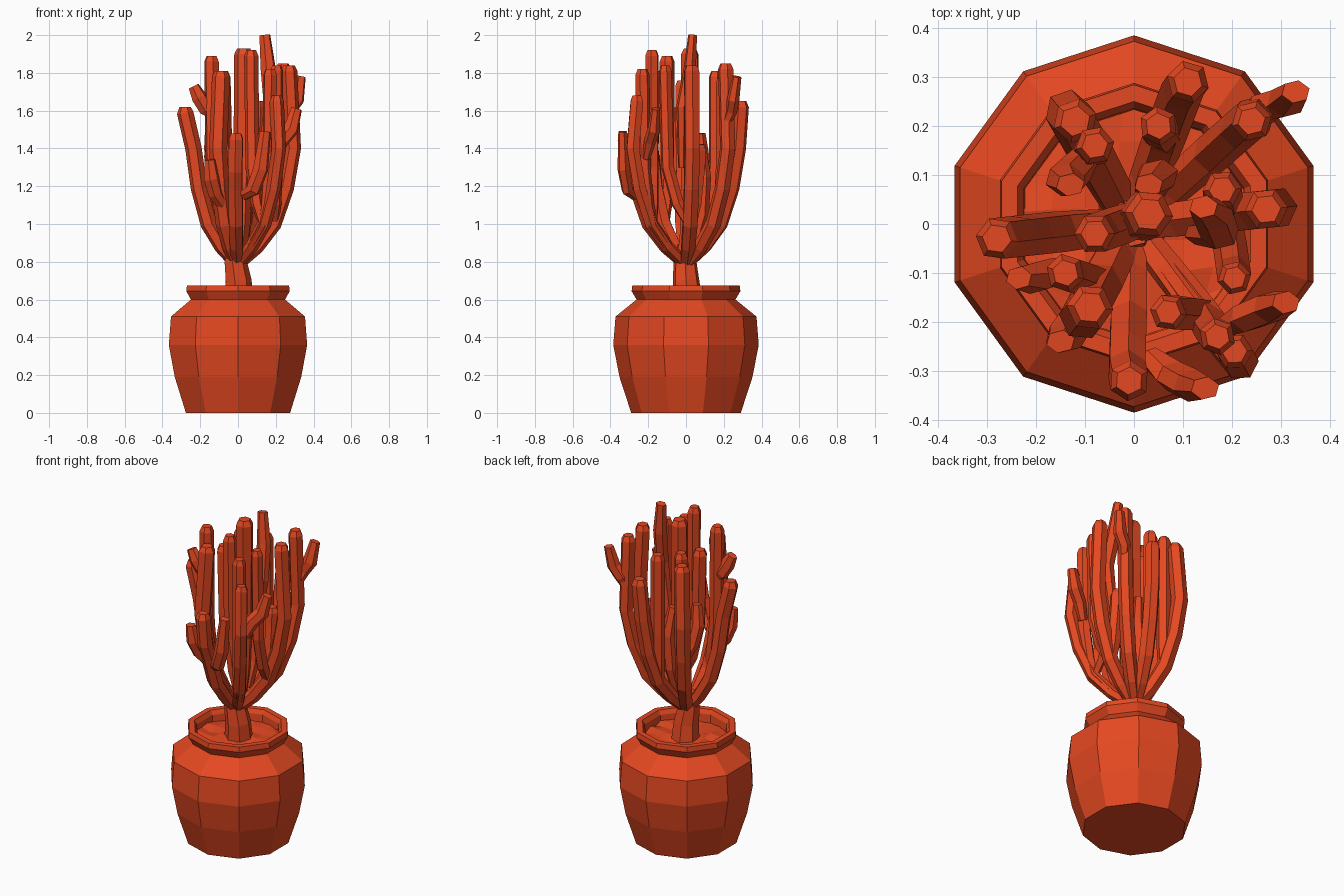
import bpy, bmesh, math, random
from mathutils import Vector

random.seed(4)
cube = bpy.data.objects.get("Cube")
if cube:
    bpy.data.objects.remove(cube, do_unlink=True)

terracotta = bpy.data.materials.new("terracotta_orange")
terracotta.use_nodes = True
colour = (0.78, 0.065, 0.015, 1)
terracotta.diffuse_color = colour
terracotta.node_tree.nodes["Principled BSDF"].inputs["Base Color"].default_value = colour


def finish(name, bm):
    bmesh.ops.recalc_face_normals(bm, faces=bm.faces)
    mesh = bpy.data.meshes.new(name)
    bm.to_mesh(mesh)
    bm.free()
    mesh.materials.append(terracotta)
    obj = bpy.data.objects.new(name, mesh)
    bpy.context.collection.objects.link(obj)
    return obj


def skin(bm, rings):
    """Join rings of points with quads and close both ends."""
    loops = [[bm.verts.new(p) for p in ring] for ring in rings]
    n = len(loops[0])
    for a, b in zip(loops, loops[1:]):
        for i in range(n):
            j = (i + 1) % n
            bm.faces.new((a[i], a[j], b[j], b[i]))
    bm.faces.new(loops[0])
    bm.faces.new(loops[-1])


def lathe(name, profile, sides):
    bm = bmesh.new()
    turns = [math.pi / 2 + math.tau * i / sides for i in range(sides)]
    skin(bm, [[(r * math.cos(a), r * math.sin(a), z) for a in turns] for r, z in profile])
    return finish(name, bm)


def tube(name, points, radii, sides=6, twist=0.0, flat=1.0):
    """Sweep a faceted section along a path."""
    pts = [Vector(p) for p in points]
    rings = []
    for k, p in enumerate(pts):
        t = (pts[min(k + 1, len(pts) - 1)] - pts[max(k - 1, 0)]).normalized()
        u = Vector((0, 1, 0)).cross(t).normalized()
        v = t.cross(u)
        ring = []
        for i in range(sides):
            a = twist + math.tau * i / sides
            ring.append(p + (u * math.cos(a) + v * math.sin(a) * flat) * radii[k])
        rings.append(ring)
    bm = bmesh.new()
    skin(bm, rings)
    return finish(name, bm)


# Ten-sided pot with shoulder, neck, rim and hollow top
lathe("pot", [(0.29, 0), (0.352, 0.19), (0.385, 0.36), (0.373, 0.51),
              (0.262, 0.6), (0.288, 0.645), (0.284, 0.675), (0.25, 0.675),
              (0.236, 0.65), (0.232, 0.57)], 10)

# Uneven soil
bm = bmesh.new()
bmesh.ops.create_grid(bm, x_segments=7, y_segments=7, size=1)
for v in bm.verts:
    x, y = v.co.x, v.co.y
    v.co = (0.237 * x * math.sqrt(1 - y * y / 2), 0.237 * y * math.sqrt(1 - x * x / 2),
            0.61 + random.uniform(-0.012, 0.012))
finish("soil", bm)

# Trunk
tube("trunk", [(0, 0.01, 0.57), (0, 0, 0.7), (-0.015, -0.005, 0.8), (-0.01, 0, 0.89)],
     [0.082, 0.072, 0.062, 0.05], 7)


def stem(name, path, tip, r):
    """Upright six-sided stem that ends in a bevelled cap."""
    path = path + [tip - Vector((0, 0, 0.03)), tip]
    radii = [r * 0.8, r * 0.92] + [r] * (len(path) - 3) + [r * 0.68]
    tube(name, path, radii, 6, random.uniform(0, 1))


# Clusters: bulge, then the main stem and its forks as tip x, y, z and thickness
clusters = {
    "right": (0.8, [(-0.28, -0.03, 1.62, 0.044)]),
    "left": (1.06, [(0.27, 0.03, 1.84, 0.044), (0.18, 0.07, 1.42, 0.04),
                    (0.205, -0.11, 1.84, 0.035)]),
    "back": (0.92, [(0.11, 0.29, 1.65, 0.044), (0.05, 0.2, 1.78, 0.04)]),
    "back_left": (1.02, [(0.24, 0.21, 1.85, 0.042)]),
    "back_right": (1.06, [(-0.12, 0.21, 1.76, 0.046), (-0.08, 0.16, 1.81, 0.04)]),
    "front": (0.9, [(-0.01, -0.32, 1.48, 0.042)]),
    "front_left": (1.05, [(0.205, -0.26, 1.68, 0.038), (0.17, -0.23, 1.82, 0.038),
                          (0.07, -0.18, 1.92, 0.038)]),
    "front_right": (1.08, [(-0.09, -0.17, 1.81, 0.048), (-0.14, -0.1, 1.89, 0.04)]),
    "centre": (1, [(0.03, 0.02, 1.93, 0.05), (-0.08, -0.02, 1.76, 0.042)]),
}
# Fraction of outward reach at each height
reach = [(0.02, 0.79), (0.36, 0.88), (0.67, 1.0), (0.9, 1.19), (1.03, 1.4)]
for name, (bulge, tips) in clusters.items():
    x, y, z, r = tips[0]
    main = [Vector((x * f * bulge - 0.005, y * f * bulge, min(h, z - 0.2))) for f, h in reach]
    stem(name + "_stem", main, Vector((x, y, z)), r)
    for n, (x, y, z, r) in enumerate(tips[1:]):
        tip = Vector((x, y, z))
        fork = []
        for f, rise in [(0, 0), (0.5, 0.11), (0.9, 0.3)]:
            p = main[2].lerp(tip, f)
            p.z = main[2].z + rise
            fork.append(p)
        stem(f"{name}_fork_{n + 1}", [main[1]] + fork, tip, r)

# Bent side shoots
shoots = {
    "top_shoot": [(0.13, -0.02, 1.3), (0.175, -0.02, 1.62), (0.16, 0.02, 1.82), (0.142, 0.035, 2.0)],
    "back_left_shoot": [(0.235, 0.2, 1.5), (0.27, 0.24, 1.6), (0.31, 0.25, 1.66), (0.33, 0.27, 1.78)],
    "left_shoot": [(0.19, -0.21, 1.35), (0.23, -0.19, 1.44), (0.28, -0.17, 1.5), (0.31, -0.16, 1.61)],
    "front_shoot": [(0.03, -0.27, 1.15), (0.08, -0.31, 1.18), (0.12, -0.33, 1.29), (0.145, -0.335, 1.49)],
    "right_shoot": [(-0.13, -0.1, 1.58), (-0.17, -0.1, 1.61), (-0.205, -0.11, 1.67), (-0.235, -0.11, 1.73)],
    "low_right_shoot": [(-0.08, -0.17, 1.1), (-0.12, -0.2, 1.16), (-0.14, -0.23, 1.24), (-0.15, -0.24, 1.34)],
    "back_right_shoot": [(-0.09, 0.15, 1.15), (-0.12, 0.11, 1.25), (-0.14, 0.09, 1.36), (-0.13, 0.08, 1.48)],
    "back_shoot": [(0.03, 0.05, 0.9), (0.04, 0.09, 1.05), (0.05, 0.1, 1.25), (0.03, 0.08, 1.42)],
}
for name, path in shoots.items():
    tube(name, path, [0.028, 0.04, 0.042, 0.03], 6, 0.3, 0.8)
